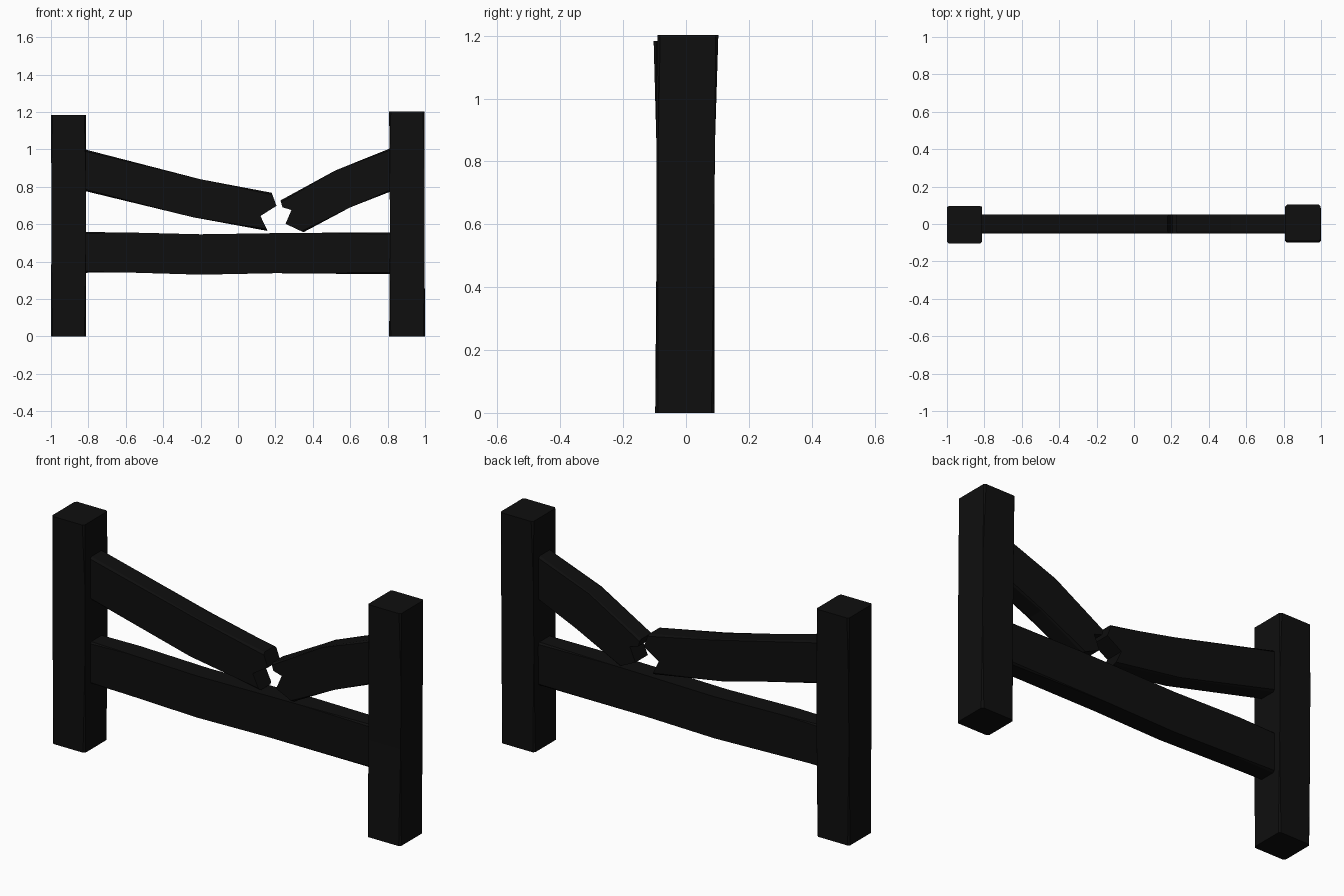
import bpy, bmesh

if "Cube" in bpy.data.objects:
    bpy.data.objects.remove(bpy.data.objects["Cube"])

wood = bpy.data.materials.new("charred black wood")
wood.diffuse_color = (0.0045, 0.0045, 0.0045, 1)
wood.use_nodes = True
wood.node_tree.nodes["Principled BSDF"].inputs["Base Color"].default_value = wood.diffuse_color


def finish(name, bm, edges, width):
    # Narrow chamfer along the long edges, flat shading
    bmesh.ops.bevel(bm, geom=edges, offset=width, segments=1,
                    affect='EDGES', clamp_overlap=True)
    bmesh.ops.recalc_face_normals(bm, faces=bm.faces)
    mesh = bpy.data.meshes.new(name)
    bm.to_mesh(mesh)
    bm.free()
    mesh.materials.append(wood)
    obj = bpy.data.objects.new(name, mesh)
    bpy.context.collection.objects.link(obj)
    return obj


def post(name, rings):
    # Each ring: z, x min, x max, y min, y max
    bm = bmesh.new()
    loops = [[bm.verts.new(p) for p in
              ((x0, y0, z), (x1, y0, z), (x1, y1, z), (x0, y1, z))]
             for z, x0, x1, y0, y1 in rings]
    for a, b in zip(loops, loops[1:]):
        for i in range(4):
            j = (i + 1) % 4
            bm.faces.new((a[i], a[j], b[j], b[i]))
    bm.faces.new(loops[0][::-1])
    bm.faces.new(loops[-1])
    upright = [e for e in bm.edges
               if abs(e.verts[0].co.z - e.verts[1].co.z) > 0.1]
    return finish(name, bm, upright, 0.009)


def rail(name, outline, y0=-0.05, y1=0.052):
    # Front outline extruded through its thickness
    bm = bmesh.new()
    front = [bm.verts.new((x, y0, z)) for x, z in outline]
    back = [bm.verts.new((x, y1, z)) for x, z in outline]
    bm.faces.new(front)
    bm.faces.new(back[::-1])
    n = len(outline)
    for i in range(n):
        j = (i + 1) % n
        bm.faces.new((front[i], back[i], back[j], front[j]))
    long_edges = [e for e in bm.edges
                  if abs(e.verts[0].co.x - e.verts[1].co.x) > 0.15]
    return finish(name, bm, long_edges, 0.01)


# Posts
post("left_post", [(0, -1.0, -0.812, -0.098, 0.09),
                   (0.5, -0.998, -0.813, -0.094, 0.09),
                   (0.85, -0.998, -0.813, -0.094, 0.092),
                   (1.183, -1.0, -0.813, -0.103, 0.096)])
post("right_post", [(0, 0.808, 1.0, -0.098, 0.09),
                    (0.5, 0.812, 0.997, -0.09, 0.088),
                    (0.85, 0.811, 0.997, -0.088, 0.092),
                    (1.203, 0.808, 0.997, -0.091, 0.103)])

# Whole lower rail
rail("lower_rail", [(-0.85, 0.34), (-0.6, 0.342), (-0.2, 0.33), (0.2, 0.338),
                    (0.85, 0.332), (0.85, 0.556), (0.4, 0.554), (0.2, 0.552),
                    (-0.2, 0.546), (-0.6, 0.556), (-0.85, 0.558)])

# Broken upper rail, with splintered ends
rail("broken_rail_left", [(-0.85, 0.785), (-0.24, 0.637), (0.158, 0.564),
                          (0.12, 0.644), (0.206, 0.698), (0.18, 0.768),
                          (-0.2, 0.84), (-0.85, 1.008)])
rail("broken_rail_right", [(0.85, 0.788), (0.6, 0.69), (0.35, 0.557),
                           (0.254, 0.602), (0.286, 0.676), (0.238, 0.69),
                           (0.227, 0.727), (0.52, 0.887), (0.85, 1.02)])
